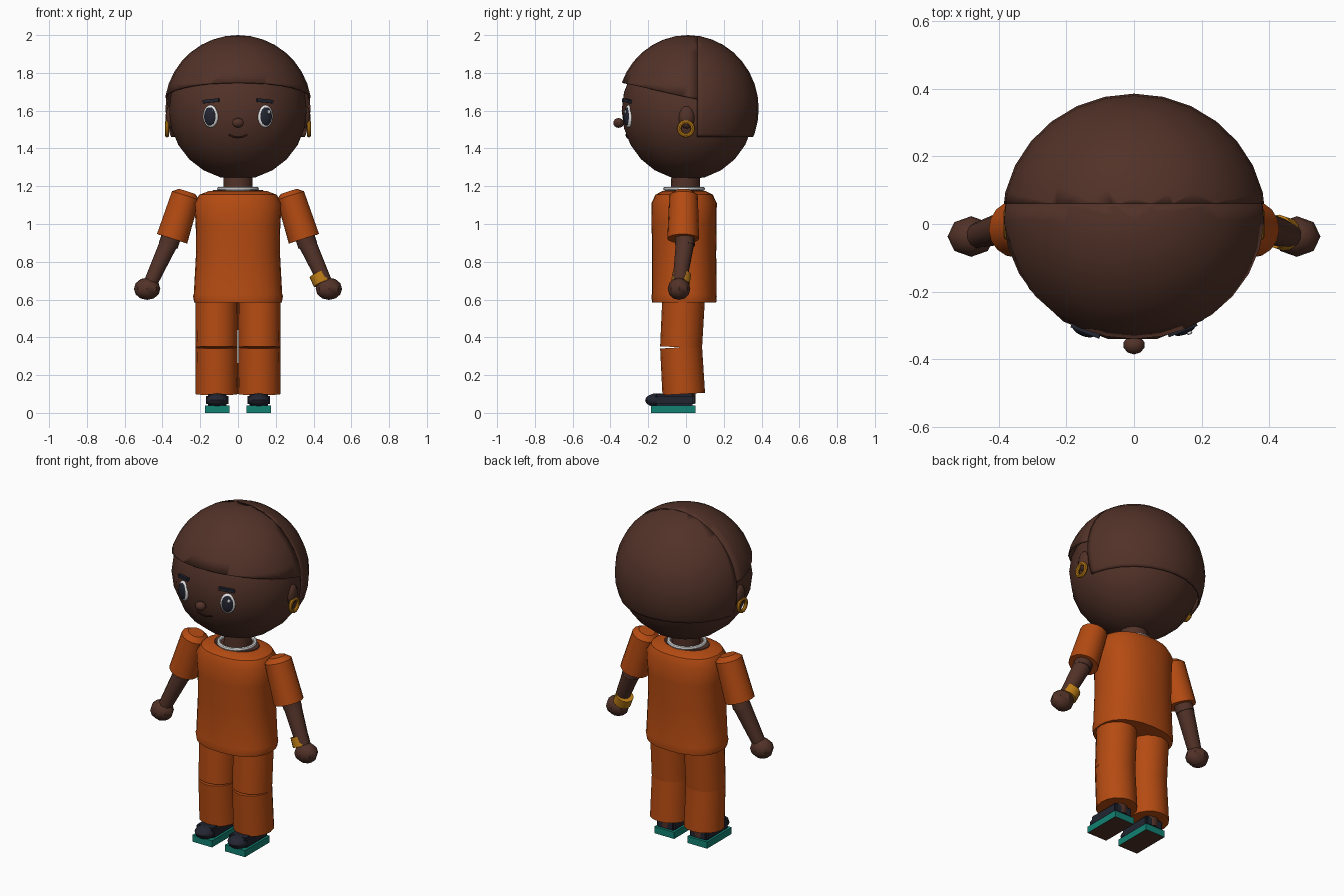
import bpy, bmesh, math
from mathutils import Vector, Matrix, Euler
from mathutils.bvhtree import BVHTree

if "Cube" in bpy.data.objects:
    bpy.data.objects.remove(bpy.data.objects["Cube"])


def material(name, *rgb):
    m = bpy.data.materials.new(name)
    m.use_nodes = True
    colour = (*rgb, 1)
    m.diffuse_color = colour
    m.node_tree.nodes["Principled BSDF"].inputs["Base Color"].default_value = colour
    return m


SKIN = material("brown skin", .084, .032, .021)
ORANGE = material("orange cloth", .46, .07, .006)
NAVY = material("dark navy", .016, .018, .03)
TEAL = material("teal rubber", .006, .22, .17)
GOLD = material("gold", .5, .2, .008)
WHITE = material("white", .8, .8, .8)
LIP = material("dark lip", .03, .008, .006)

parts = []


def finish(name, bm, *mats):
    bmesh.ops.recalc_face_normals(bm, faces=bm.faces)
    mesh = bpy.data.meshes.new(name)
    bm.to_mesh(mesh)
    bm.free()
    obj = bpy.data.objects.new(name, mesh)
    for m in mats:
        mesh.materials.append(m)
    bpy.context.collection.objects.link(obj)
    parts.append(obj)
    return obj


def ball_mesh(centre, size, rot=(0, 0, 0), segs=16, rings=10):
    bm = bmesh.new()
    bmesh.ops.create_uvsphere(bm, u_segments=segs, v_segments=rings, radius=1)
    bm.transform(Matrix.LocRotScale(Vector(centre), Euler(rot), Vector(size)))
    return bm


def ball(name, centre, size, mat, **kw):
    return finish(name, ball_mesh(centre, size, **kw), mat)


def box(name, centre, size, mat, rot=(0, 0, 0), bevel=0.0):
    bm = bmesh.new()
    bmesh.ops.create_cube(bm, size=1)
    bm.transform(Matrix.Diagonal((*size, 1)))
    if bevel:
        bmesh.ops.bevel(bm, geom=bm.edges[:], offset=bevel, segments=2, affect='EDGES')
    bm.transform(Matrix.LocRotScale(Vector(centre), Euler(rot), None))
    return finish(name, bm, mat)


def limb(name, start, end, r0, r1, mat, segs=16):
    a, b = Vector(start), Vector(end)
    bm = bmesh.new()
    bmesh.ops.create_cone(bm, cap_ends=True, segments=segs, radius1=r0, radius2=r1,
                          depth=(b - a).length)
    turn = (b - a).to_track_quat('Z', 'Y')
    bm.transform(Matrix.LocRotScale((a + b) / 2, turn, None))
    return finish(name, bm, mat)


def loft(name, rings, y, mat, power=2.3, segs=28):
    """Stack of rounded cross-sections, each given as height, half width, half depth."""
    bm = bmesh.new()
    loops = []
    for z, rx, ry in rings:
        loop = []
        for i in range(segs):
            c, s = (f(math.tau * i / segs) for f in (math.cos, math.sin))
            px = math.copysign(abs(c) ** (2 / power), c)
            py = math.copysign(abs(s) ** (2 / power), s)
            loop.append(bm.verts.new((rx * px, y + ry * py, z)))
        loops.append(loop)
    for low, high in zip(loops, loops[1:]):
        for i in range(segs):
            j = (i + 1) % segs
            bm.faces.new((low[i], low[j], high[j], high[i]))
    bm.faces.new(loops[0])
    bm.faces.new(loops[-1])
    return finish(name, bm, mat)


def ring(name, centre, major, minor, mat, rot=(0, 0, 0)):
    bpy.ops.mesh.primitive_torus_add(location=centre, rotation=rot, major_radius=major,
                                     minor_radius=minor, major_segments=24, minor_segments=8)
    obj = bpy.context.object
    obj.name = name
    obj.data.materials.append(mat)
    parts.append(obj)


# Head, kept as a lookup surface for the face parts
head = ball_mesh((0, .01, 1.602), (.372, .356, .367), rot=(0, 0, math.pi / 16), rings=12)
surface = BVHTree.FromBMesh(head)
finish("head", head, SKIN)


def on_face(x, z):
    return surface.ray_cast(Vector((x, -2, z)), Vector((0, 1, 0)))[0]


# Hair: a shell cut into a sloping fringe and a deep back
def hair(name, cuts):
    bm = ball_mesh((0, .01, 1.61), (.39, .375, .39), segs=28, rings=18)
    for point, keep in cuts:
        bmesh.ops.bisect_plane(bm, geom=bm.verts[:] + bm.edges[:] + bm.faces[:],
                               plane_co=point, plane_no=keep, clear_inner=True)
    shell = finish(name, bm, SKIN).modifiers.new("thickness", 'SOLIDIFY')
    shell.thickness = .008
    shell.offset = -1


hair("hair_fringe", [((0, .06, 0), (0, -1, 0)), ((0, .06, 1.66), (0, .09, .404))])
hair("hair_back", [((0, .06, 0), (0, 1, 0)), ((0, 0, 1.46), (0, 0, 1))])

# Nose and mouth
ball("nose", (0, -.357, 1.535), (.032, .028, .026), SKIN, segs=10, rings=8)
curve = bpy.data.curves.new("mouth", 'CURVE')
curve.dimensions = '3D'
curve.bevel_depth = .005
curve.bevel_resolution = 1
line = curve.splines.new('POLY')
line.points.add(8)
for i, p in enumerate(line.points):
    t = i / 4 - 1
    spot = on_face(.05 * t, 1.458 + .014 * t * t)
    p.co = (spot.x, spot.y - .002, spot.z, 1)
curve.materials.append(LIP)
bpy.context.collection.objects.link(bpy.data.objects.new("mouth", curve))

# Shirt with open neckline, neck and necklace
loft("shirt", [(.585, .232, .17), (.618, .238, .173), (.63, .234, .171), (.85, .222, .17),
               (1.0, .224, .172), (1.11, .232, .173), (1.155, .205, .152),
               (1.176, .15, .112)], -.01, ORANGE)
loft("neckline_skin", [(1.165, .14, .104), (1.181, .132, .098)], -.01, SKIN, power=2)
limb("neck", (0, -.005, 1.14), (0, 0, 1.28), .078, .076, SKIN)
ring("necklace", (0, -.01, 1.186), .1, .011, WHITE)

for side, s in (("left", 1), ("right", -1)):
    # Eyes and brows follow the curve of the face
    turn = s * .38
    out = Vector((math.sin(turn), -math.cos(turn), 0))
    eye = on_face(s * .145, 1.57)
    ball(side + "_eye_white", eye, (.043, .018, .06), WHITE, rot=(0, 0, turn))
    ball(side + "_eye_pupil", eye + out * .009, (.034, .014, .049), NAVY, rot=(0, 0, turn))
    ball(side + "_eye_glint", eye + out * .019 + Vector((.012, 0, .024)),
         (.009, .005, .011), WHITE, rot=(0, 0, turn), segs=8, rings=6)
    box(side + "_brow", on_face(s * .14, 1.652) + out * .004, (.09, .022, .018), NAVY,
        rot=(0, s * .1, turn))

    # Ears and hoops
    ball(side + "_ear", (s * .358, .003, 1.565), (.026, .042, .06), SKIN, segs=12, rings=8)
    ring(side + "_earring", (s * .375, 0, 1.505), .036, .011, GOLD, (0, math.pi / 2, 0))

    # Sleeves with a shallow tapered cap, then arms and hands
    shoulder, cuff = Vector((s * .277, -.013, 1.15)), Vector((s * .349, -.015, .922))
    up = (shoulder - cuff).normalized()
    limb(side + "_sleeve", cuff, shoulder, .084, .076, ORANGE)
    limb(side + "_sleeve_cap", shoulder, shoulder + up * .024, .076, .045, ORANGE)
    elbow, wrist = Vector((s * .37, -.005, .885)), Vector((s * .462, -.034, .69))
    limb(side + "_upper_arm", shoulder, elbow, .052, .052, SKIN, 12)
    limb(side + "_forearm", elbow + up * .02, wrist, .05, .038, SKIN, 12)
    ball(side + "_hand", (s * .481, -.037, .657), (.07, .06, .059), SKIN, segs=8, rings=6)

    # Trousers: two tilted tubes meeting at the knee crease
    x = s * .113
    knee = Vector((x, -.026, .347))
    limb(side + "_thigh", (x, -.012, .62), knee, .113, .111, ORANGE)
    limb(side + "_shin", (x, -.012, .1), knee, .113, .111, ORANGE)

    # Shoes
    x = s * .11
    limb(side + "_ankle", (x, 0, .05), (x, 0, .14), .05, .05, SKIN, 12)
    box(side + "_shoe", (x, -.06, .068), (.12, .21, .064), NAVY, bevel=.01)
    ball(side + "_toe", (x, -.15, .067), (.06, .066, .037), NAVY, segs=12, rings=8)
    sole = box(side + "_sole", (x, -.067, .02), (.132, .235, .04), TEAL)
    sole.data.materials.append(SKIN)
    for face in sole.data.polygons:
        face.material_index = int(face.normal.z < -.5)

# Bracelet on the left wrist
limb("bracelet", (.424, -.022, .738), (.447, -.03, .687), .05, .05, GOLD, 14)

# Smooth shading with sharp edges kept
bpy.ops.object.select_all(action='DESELECT')
for obj in parts:
    obj.select_set(True)
bpy.context.view_layer.objects.active = parts[0]
bpy.ops.object.shade_smooth_by_angle(angle=math.radians(35))
